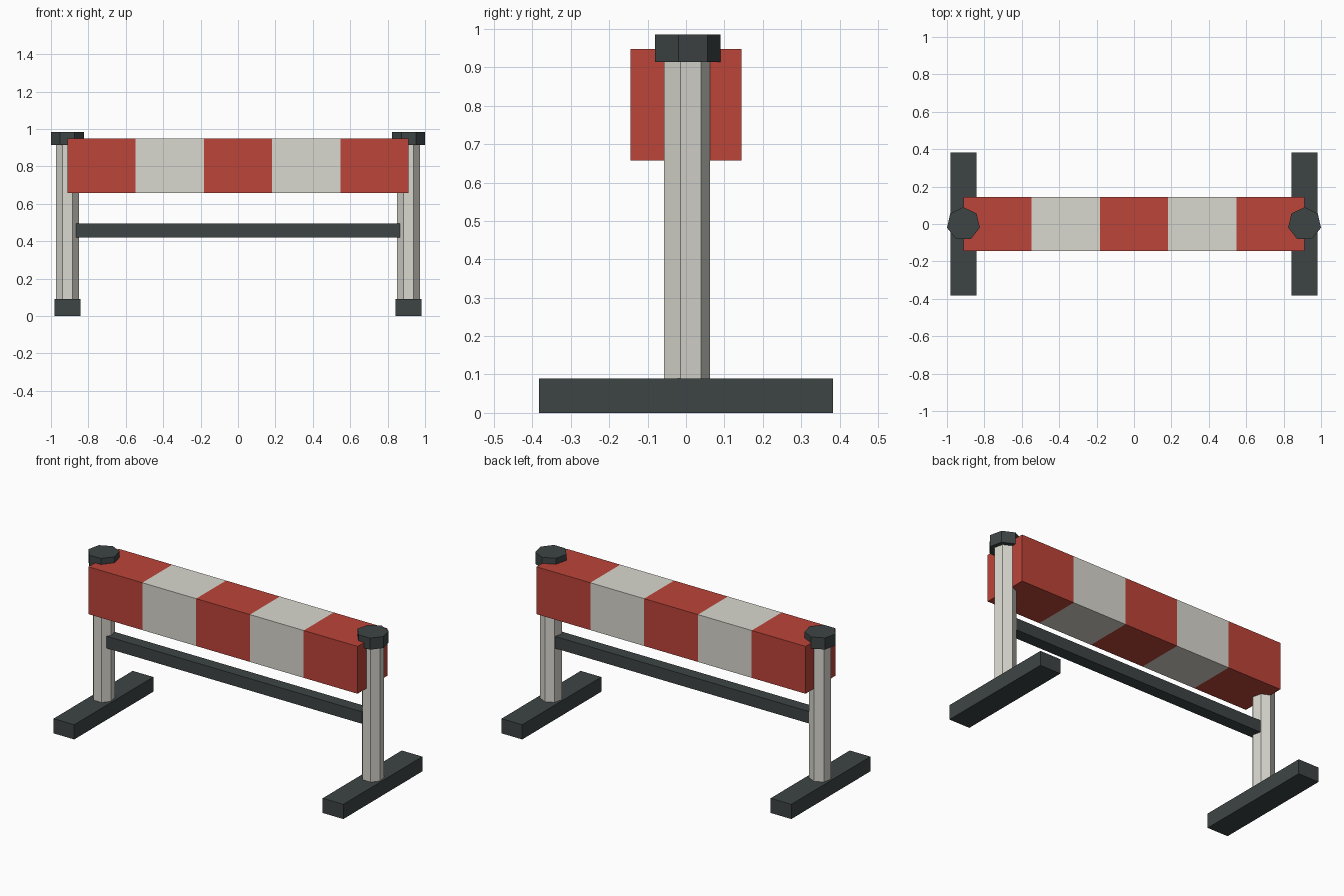
import bpy, bmesh
from mathutils import Vector

if "Cube" in bpy.data.objects:
    bpy.data.objects.remove(bpy.data.objects["Cube"])

POST_X = 0.912


def material(name, rgb):
    m = bpy.data.materials.new(name)
    m.diffuse_color = (*rgb, 1.0)
    m.use_nodes = True
    m.node_tree.nodes["Principled BSDF"].inputs["Base Color"].default_value = m.diffuse_color
    return m


RED = material("signal_red", (0.50, 0.058, 0.040))
WHITE = material("off_white", (0.69, 0.68, 0.62))
DARK = material("dark_grey", (0.048, 0.058, 0.059))


def finish(bm, name, *mats):
    mesh = bpy.data.meshes.new(name)
    bm.to_mesh(mesh)
    bm.free()
    for m in mats:
        mesh.materials.append(m)
    ob = bpy.data.objects.new(name, mesh)
    bpy.context.collection.objects.link(ob)
    return ob


def box_mesh(size, center):
    bm = bmesh.new()
    bmesh.ops.create_cube(bm, size=1)
    bmesh.ops.scale(bm, vec=size, verts=bm.verts)
    bmesh.ops.translate(bm, vec=center, verts=bm.verts)
    return bm


def prism(name, radius, z0, z1, x, mat):
    """Upright seven-sided prism with one corner pointing to +y."""
    bpy.ops.mesh.primitive_cylinder_add(vertices=7, radius=radius, depth=z1 - z0,
                                        location=(x, 0, (z0 + z1) / 2))
    ob = bpy.context.object
    ob.name = name
    ob.data.materials.append(mat)
    return ob


# Striped beam: one box cut into five equal bands, coloured alternately
bm = box_mesh((2 * POST_X, 0.29, 0.29), (0, 0, 0.803))
band = 2 * POST_X / 5
for i in range(1, 5):
    bmesh.ops.bisect_plane(bm, geom=bm.verts[:] + bm.edges[:] + bm.faces[:],
                           plane_co=Vector((-POST_X + i * band, 0, 0)),
                           plane_no=Vector((1, 0, 0)))
for f in bm.faces:
    x = f.calc_center_median().x
    f.material_index = min(4, int((x + POST_X) / band)) % 2
finish(bm, "striped_beam", RED, WHITE)

# Lower cross bar
finish(box_mesh((1.73, 0.073, 0.073), (0, 0, 0.457)), "cross_bar", DARK)

# Two end stands: foot, post and cap
for side, x in (("left", -POST_X), ("right", POST_X)):
    finish(box_mesh((0.14, 0.766, 0.09), (x, 0, 0.045)), side + "_foot", DARK)
    prism(side + "_post", 0.063, 0.002, 0.93, x, WHITE)
    prism(side + "_cap", 0.09, 0.914, 0.985, x, DARK)
